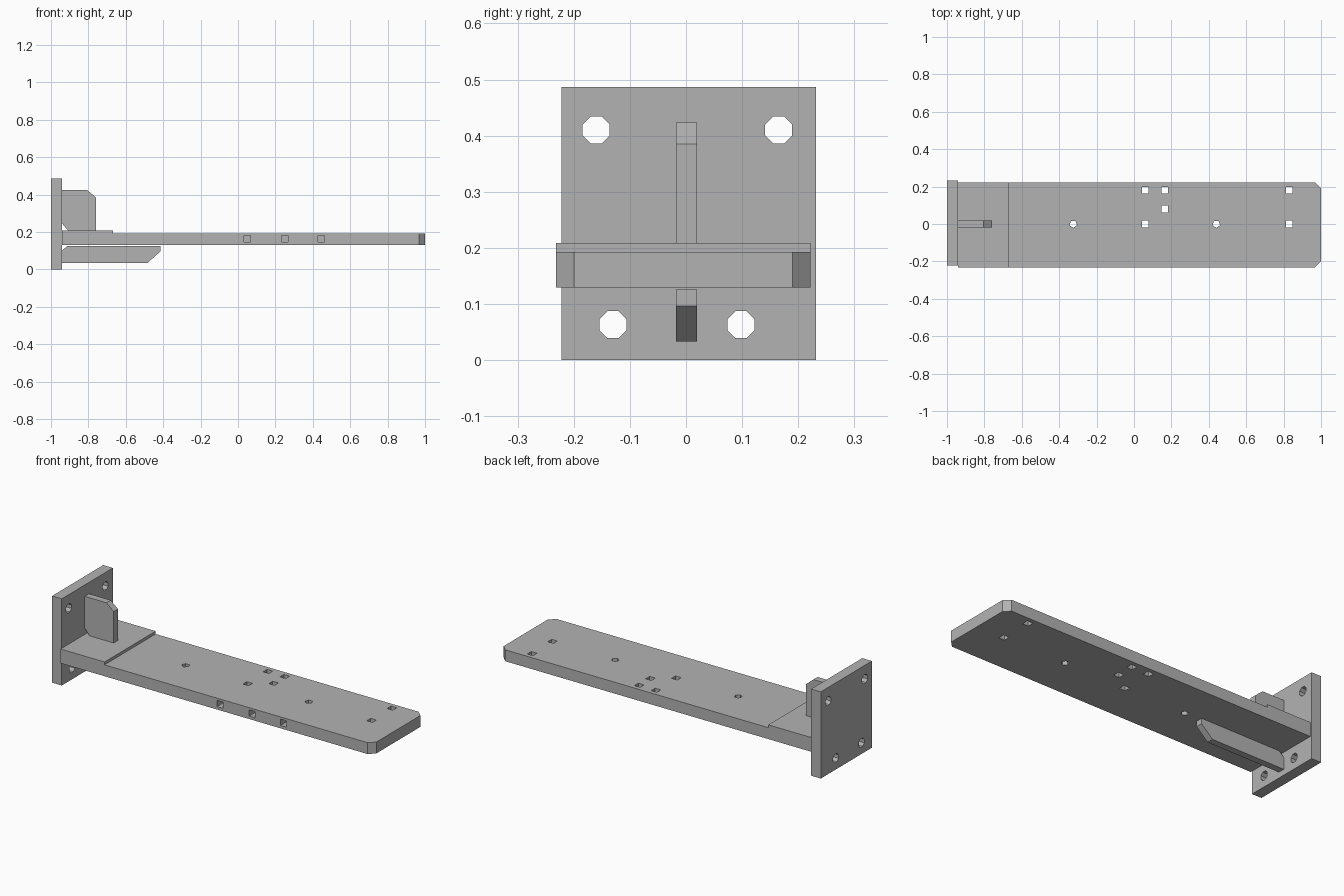
import bpy, bmesh, math
from mathutils import Matrix, Vector

cube = bpy.data.objects.get("Cube")
if cube:
    bpy.data.objects.remove(cube, do_unlink=True)

GREY = (0.45, 0.45, 0.45, 1)
steel = bpy.data.materials.new("plain grey metal")
steel.use_nodes = True
steel.diffuse_color = GREY
steel.node_tree.nodes["Principled BSDF"].inputs["Base Color"].default_value = GREY


def finish(name, bm):
    bmesh.ops.recalc_face_normals(bm, faces=bm.faces)
    mesh = bpy.data.meshes.new(name)
    bm.to_mesh(mesh)
    bm.free()
    mesh.materials.append(steel)
    obj = bpy.data.objects.new(name, mesh)
    bpy.context.collection.objects.link(obj)
    return obj


def prism(name, points, axis, low, high):
    """Extrude a 2D outline along y or z."""
    bm = bmesh.new()
    place = (lambda u, v: (u, low, v)) if axis == "y" else (lambda u, v: (u, v, low))
    face = bm.faces.new([bm.verts.new(place(u, v)) for u, v in points])
    moved = bmesh.ops.extrude_face_region(bm, geom=[face])["geom"]
    step = Vector((0, high - low, 0) if axis == "y" else (0, 0, high - low))
    bmesh.ops.translate(bm, vec=step,
                        verts=[g for g in moved if isinstance(g, bmesh.types.BMVert)])
    return finish(name, bm)


def box(name, x, y, z):
    return prism(name, [(x[0], y[0]), (x[1], y[0]), (x[1], y[1]), (x[0], y[1])], "z", *z)


def drill(bm, centre, axis, sides, radius, length, tip=None):
    """Add a straight or pointed drill shape with a flat side facing down."""
    turn = {"x": Matrix.Rotation(math.pi / 2, 4, "Y"),
            "y": Matrix.Rotation(math.pi / 2, 4, "X"),
            "z": Matrix.Identity(4)}[axis]
    spin = Matrix.Rotation(math.pi / sides, 4, "Z")
    bmesh.ops.create_cone(bm, cap_ends=True, segments=sides, radius1=radius,
                          radius2=radius if tip is None else tip, depth=length,
                          matrix=Matrix.Translation(centre) @ turn @ spin)


def cut(obj, bm):
    cutter = finish("hole_cutter", bm)
    cutter.hide_render = True
    mod = obj.modifiers.new("holes", "BOOLEAN")
    mod.operation, mod.solver, mod.object = "DIFFERENCE", "EXACT", cutter
    bpy.context.view_layer.objects.active = obj
    bpy.ops.object.modifier_apply(modifier=mod.name)
    bpy.data.objects.remove(cutter, do_unlink=True)


# Wall plate with four bolt holes
plate = box("wall_plate", (-1, -0.94), (-0.222, 0.232), (0, 0.487))
bm = bmesh.new()
for y, z in [(-0.16, 0.41), (0.165, 0.41), (-0.13, 0.063), (0.098, 0.063)]:
    drill(bm, (-0.97, y, z), "x", 8, 0.026, 0.2)
cut(plate, bm)

# Long shelf with clipped outer corners
Y0, Y1, CLIP = -0.232, 0.222, 0.032
shelf = prism("shelf", [(-0.94, Y0), (1 - CLIP, Y0), (1, Y0 + CLIP), (1, Y1 - CLIP),
                        (1 - CLIP, Y1), (-0.94, Y1)], "z", 0.129, 0.193)
bm = bmesh.new()
for x, y in [(0.06, 0.18), (0.165, 0.18), (0.165, 0.08), (0.83, 0.18),
             (0.06, 0), (0.83, 0)]:
    drill(bm, (x, y, 0.16), "z", 4, 0.025, 0.2)
for x in (-0.325, 0.44):
    drill(bm, (x, 0, 0.16), "z", 5, 0.021, 0.2)
# Blind holes in the front edge
for x in (0.05, 0.25, 0.445):
    drill(bm, (x, Y0, 0.163), "y", 4, 0.025, 0.1)
cut(shelf, bm)

# Raised pad beside the wall plate
box("raised_pad", (-0.94, -0.667), (Y0, Y1), (0.193, 0.209))

# Gusset ribs above and below the shelf
prism("upper_gusset", [(-0.94, 0.245), (-0.91, 0.209), (-0.76, 0.209), (-0.76, 0.385),
                       (-0.805, 0.423), (-0.94, 0.423)], "y", -0.018, 0.02)
prism("lower_gusset", [(-0.94, 0.1), (-0.912, 0.126), (-0.415, 0.126), (-0.415, 0.096),
                       (-0.485, 0.033), (-0.94, 0.033)], "y", -0.018, 0.02)
